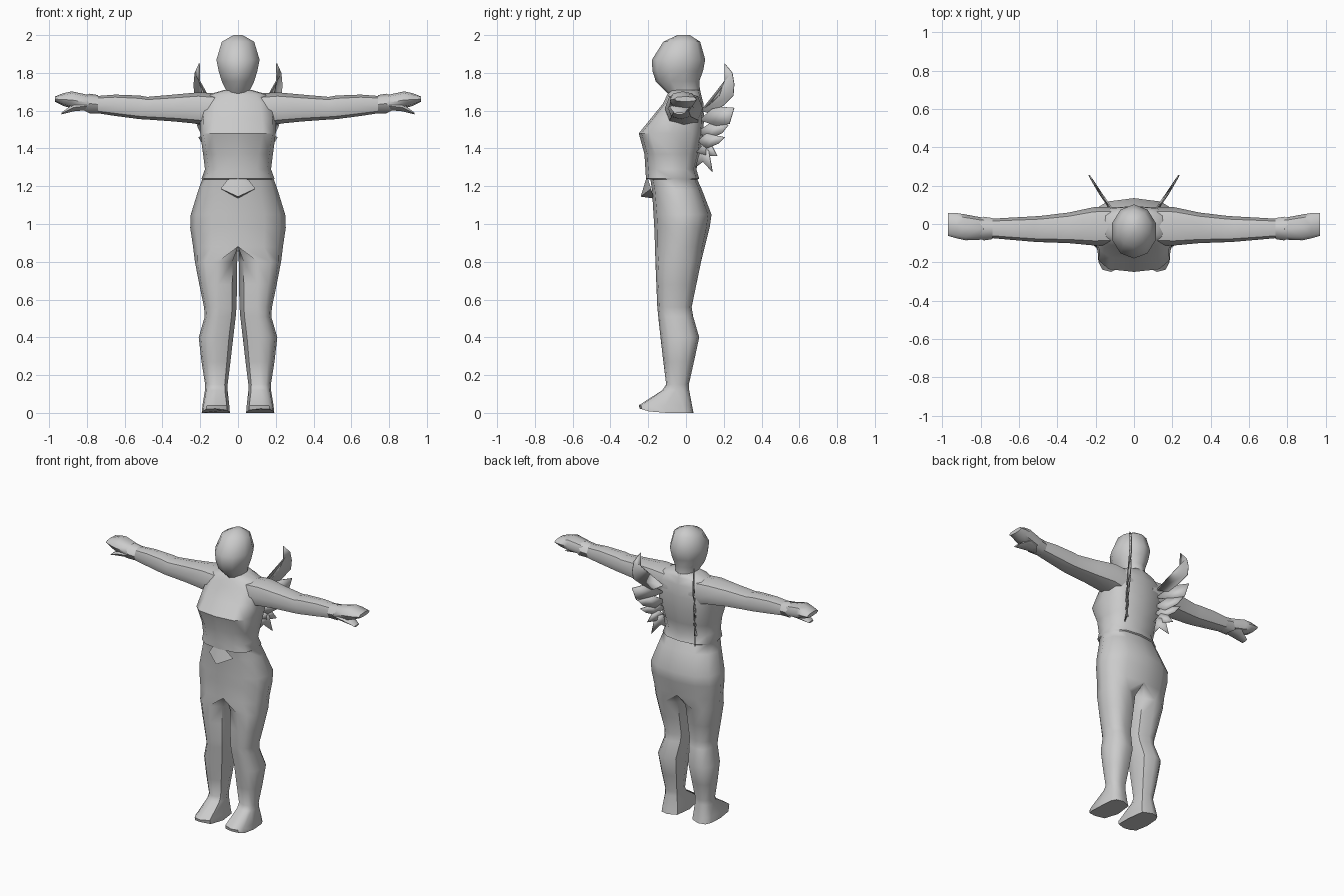
import bpy, bmesh, math
from math import cos, sin, radians

if "Cube" in bpy.data.objects:
    bpy.data.objects.remove(bpy.data.objects["Cube"])

grey = bpy.data.materials.new("plain_grey")
grey.diffuse_color = (0.6, 0.6, 0.6, 1)
grey.use_nodes = True
grey.node_tree.nodes["Principled BSDF"].inputs["Base Color"].default_value = grey.diffuse_color


def finish(name, bm, mirror=True, angle=50, closed=True):
    """Turn a bmesh into a shaded, optionally mirrored object."""
    bmesh.ops.remove_doubles(bm, verts=bm.verts, dist=1e-5)
    if closed:
        bmesh.ops.recalc_face_normals(bm, faces=bm.faces)
    me = bpy.data.meshes.new(name)
    bm.to_mesh(me)
    bm.free()
    me.materials.append(grey)
    ob = bpy.data.objects.new(name, me)
    bpy.context.collection.objects.link(ob)
    if mirror:
        m = ob.modifiers.new("mirror", 'MIRROR')
        m.merge_threshold = 0.0005
    bpy.ops.object.select_all(action='DESELECT')
    ob.select_set(True)
    bpy.context.view_layer.objects.active = ob
    bpy.ops.object.shade_smooth_by_angle(angle=radians(angle))
    return ob


def bridge(bm, a, b, loop=True):
    n = len(a)
    for i in range(n if loop else n - 1):
        j = (i + 1) % n
        bm.faces.new((a[i], a[j], b[j], b[i]))


def power(v, e):
    return math.copysign(abs(v) ** e, v) if abs(v) > 1e-6 else 0.0


def ring(bm, angles, z, cx, x_in, x_out, yf, yb, e):
    """Horizontal rounded section; the inner and outer sides differ in width."""
    out = []
    for t in angles:
        c, s = power(cos(radians(t)), e), power(sin(radians(t)), e)
        x = cx + c * (x_out - cx if c > 0 else cx - x_in)
        out.append(bm.verts.new((x, (yf + yb) / 2 + s * (yb - yf) / 2, z)))
    return out


def loft(bm, rings):
    for a, b in zip(rings, rings[1:]):
        bridge(bm, a, b)
    bm.faces.new(rings[0])
    bm.faces.new(rings[-1])


# Torso and leg: one half, mirrored across x
outer = list(range(-90, 91, 30))
bm = bmesh.new()
torso = [  # z, half width, front y, back y, roundness
    (1.71, .07, -.08, .075, .9), (1.685, .16, -.10, .08, .8),
    (1.64, .195, -.12, .092, .7), (1.56, .20, -.185, .095, .65),
    (1.48, .20, -.25, .092, .6), (1.37, .185, -.22, .075, .75),
    (1.29, .175, -.215, .055, .8), (1.24, .193, -.212, .07, .8),
    (1.235, .190, -.188, .06, .8), (1.18, .21, -.18, .085, .85),
    (1.05, .25, -.172, .135, .85), (.98, .253, -.168, .125, .85),
    (.88, .238, -.164, .10, .8)]
rows = [ring(bm, outer, z, 0, 0, w, f, b, e) for z, w, f, b, e in torso]
for a, b in zip(rows, rows[1:]):
    bridge(bm, a, b, loop=False)
bm.faces.new(rows[0])
leg = [  # z, centre x, inner x, outer x, front y, back y, roundness
    (.80, .105, .004, .228, -.162, .08, .85),
    (.68, .105, .005, .205, -.157, .055, .85),
    (.56, .10, .008, .18, -.152, .03, .85),
    (.51, .10, .012, .176, -.147, .038, .85),
    (.40, .115, .025, .208, -.135, .07, .85),
    (.27, .115, .04, .193, -.12, .042, .85),
    (.15, .115, .055, .174, -.105, .015, .85),
    (.12, .115, .055, .175, -.125, .017, .8),
    (.04, .12, .046, .188, -.25, .032, .6),
    (.005, .12, .043, .192, -.245, .04, .6)]
inner = [135, 180, 225]
mid = ring(bm, inner, .88, 0, 0, .238, -.164, .10, .8)
legs = [rows[-1] + mid]
legs += [ring(bm, outer + inner, *r) for r in leg]
for a, b in zip(legs, legs[1:]):
    bridge(bm, a, b)
bm.faces.new(legs[-1])
for v in bm.verts:            # sole: toe tips up a little
    if v.co.z < .02:
        v.co.z = max(0, (-v.co.y - .17) * .3)
finish("body_and_legs", bm)

# Head: ten-sided loft with pointed face and chin
bm = bmesh.new()
around = [-90 + 36 * i for i in range(10)]
head = [  # z, half width, front y, back y
    (1.65, .065, -.07, .08), (1.695, .06, -.10, .075),
    (1.755, .09, -.16, .07), (1.81, .108, -.178, .09),
    (1.87, .12, -.18, .102), (1.965, .09, -.12, .075),
    (2.0, .025, -.045, .02)]
loft(bm, [ring(bm, around, z, 0, -w, w, f, b, 1) for z, w, f, b in head])
finish("head", bm, mirror=False)


def limb(bm, sections, n=8):
    """Loft along x; sections are x, front y, back y, low z, high z."""
    rs = []
    for x, f, b, lo, hi in sections:
        rs.append([bm.verts.new((
            x, (f + b) / 2 + (b - f) / 2 * power(cos(2 * math.pi * i / n), .8),
            (lo + hi) / 2 + (hi - lo) / 2 * power(sin(2 * math.pi * i / n), .8)))
            for i in range(n)])
    loft(bm, rs)


# Arms
bm = bmesh.new()
limb(bm, [(.08, -.11, .09, 1.50, 1.69), (.21, -.112, .088, 1.53, 1.697),
          (.34, -.10, .06, 1.543, 1.685), (.48, -.095, .043, 1.553, 1.673),
          (.52, -.093, .04, 1.555, 1.68), (.65, -.082, .033, 1.572, 1.685),
          (.78, -.07, .025, 1.592, 1.675)])
finish("arm", bm)

# Hands: fingers folded into a flat wedge, with a lower thumb
bm = bmesh.new()
limb(bm, [(.77, -.068, .03, 1.595, 1.675), (.80, -.082, .035, 1.60, 1.685),
          (.88, -.085, .05, 1.612, 1.702), (.925, -.075, .057, 1.625, 1.692),
          (.97, -.062, .057, 1.648, 1.675)])
finish("hand", bm)
bm = bmesh.new()
limb(bm, [(.80, -.08, .02, 1.60, 1.65), (.87, -.085, .02, 1.594, 1.64),
          (.935, -.06, -.01, 1.58, 1.59)], 6)
finish("thumb", bm)

# Pointed cuff flaps over the wrists
bm = bmesh.new()
n = 8
cuff = [[], []]
for i in range(n):
    a = 2 * math.pi * i / n
    y, z = cos(a), sin(a)
    cuff[0].append(bm.verts.new((.74, -.024 + .055 * y, 1.633 + .049 * z)))
    cuff[1].append(bm.verts.new((.785 + .03 * (i % 2), -.024 + .062 * y, 1.638 + .052 * z)))
bridge(bm, *cuff)
finish("cuff", bm, closed=False)

# Pointed flap at the belly
bm = bmesh.new()
p = [bm.verts.new(c) for c in ((0, -.208, 1.25), (.055, -.20, 1.235),
                               (.092, -.185, 1.187), (0, -.24, 1.145), (0, -.17, 1.135))]
bm.faces.new((p[0], p[3], p[2], p[1]))
bm.faces.new((p[3], p[4], p[2]))
finish("belly_flap", bm, closed=False)

# Wings: thin curved feathers fanning from the back, given as y, z outlines
feathers = [
    [(.08, 1.60), (.13, 1.64), (.175, 1.68), (.205, 1.76), (.205, 1.85),
     (.245, 1.80), (.255, 1.74), (.25, 1.68), (.20, 1.63), (.14, 1.58)],
    [(.07, 1.55), (.14, 1.61), (.19, 1.62), (.255, 1.615), (.23, 1.53), (.16, 1.52)],
    [(.06, 1.49), (.13, 1.535), (.16, 1.53), (.225, 1.525), (.19, 1.48), (.12, 1.45)],
    [(.06, 1.44), (.11, 1.48), (.15, 1.47), (.205, 1.46), (.17, 1.425), (.11, 1.40)],
    [(.055, 1.38), (.10, 1.43), (.14, 1.41), (.165, 1.36), (.12, 1.36)],
    [(.05, 1.30), (.08, 1.40), (.12, 1.39), (.14, 1.275), (.09, 1.33)]]
bm = bmesh.new()
for k, outline in enumerate(feathers):
    vs = []
    for y, z in outline:
        u = max(0, (y - .08) / .17)
        vs.append(bm.verts.new((.115 + .115 * u ** .8 + .003 * (k % 2), y, z)))
    face = bm.faces.new(vs)
    bmesh.ops.triangulate(bm, faces=[face])
wing = finish("wing", bm, closed=False)
thick = wing.modifiers.new("thickness", 'SOLIDIFY')
thick.thickness = .006
thick.offset = 0
